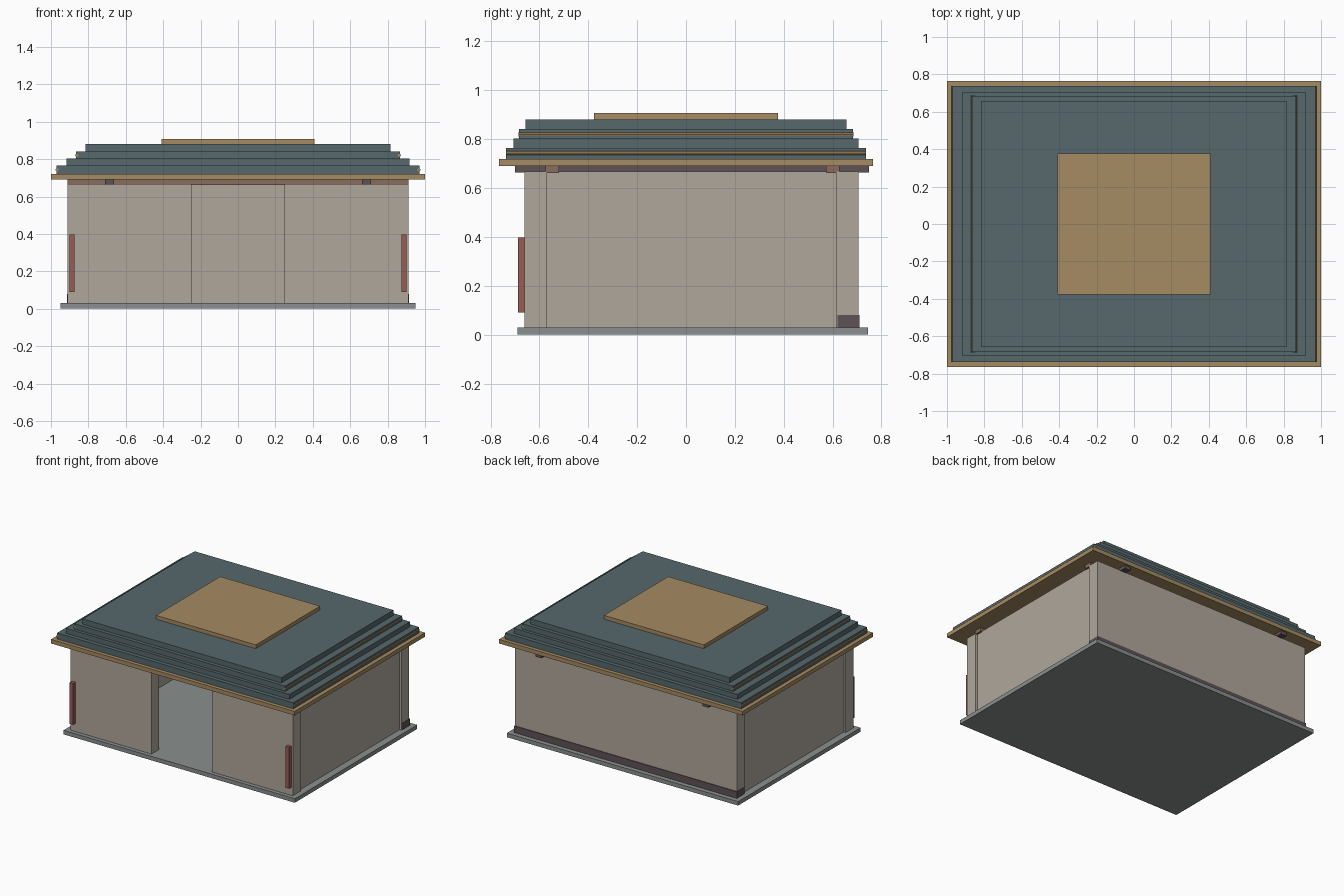
import bpy, bmesh
from mathutils import Matrix

if "Cube" in bpy.data.objects:
    bpy.data.objects.remove(bpy.data.objects["Cube"])


def material(name, hexcode):
    rgb = [int(hexcode[i:i + 2], 16) / 255 for i in (0, 2, 4)]
    m = bpy.data.materials.new(name)
    m.diffuse_color = [((c + 0.055) / 1.055) ** 2.4 for c in rgb] + [1]
    m.use_nodes = True
    m.node_tree.nodes["Principled BSDF"].inputs["Base Color"].default_value = m.diffuse_color
    return m


STONE = material("stone", "8a8f8e")
WALL = material("plaster", "b0a79c")
DARK = material("dark_timber", "5e5256")
BROWN = material("brown_timber", "8a6c5e")
TAN = material("tan_timber", "a58b62")
SLATE = material("slate", "57686c")
RED = material("red_paint", "985c54")


def finish(name, bm, mat):
    me = bpy.data.meshes.new(name)
    bm.to_mesh(me)
    bm.free()
    me.materials.append(mat)
    ob = bpy.data.objects.new(name, me)
    bpy.context.collection.objects.link(ob)
    return ob


def box(name, x, y, z, mat):
    """Box from (min, max) ranges on each axis."""
    bm = bmesh.new()
    bmesh.ops.create_cube(bm, size=1)
    for v in bm.verts:
        v.co = [r[0] + (c + 0.5) * (r[1] - r[0]) for c, r in zip(v.co, (x, y, z))]
    return finish(name, bm, mat)


def rod(name, x, z, half_length, radius, mat):
    """Thin round bar running front to back."""
    bm = bmesh.new()
    bmesh.ops.create_cone(bm, cap_ends=True, segments=8, radius1=radius,
                          radius2=radius, depth=2 * half_length)
    bm.transform(Matrix.Translation((x, 0, z)) @ Matrix.Rotation(1.5707963, 4, 'X'))
    return finish(name, bm, mat)


# floor slab
box("floor_slab", (-0.95, 0.95), (-0.69, 0.745), (0, 0.03), STONE)

# back wall with its sill
box("back_wall", (-0.912, 0.912), (0.615, 0.705), (0.03, 0.667), WALL)
box("back_sill", (-0.914, 0.914), (0.62, 0.71), (0.005, 0.08), DARK)

for side, s in (("left", -1), ("right", 1)):
    def mx(a, b):
        return tuple(sorted((s * a, s * b)))
    # front wall panels either side of the opening
    box(side + "_front_wall", mx(0.248, 0.912), (-0.66, -0.57), (0.03, 0.667), WALL)
    # side walls, set slightly in from the corners
    box(side + "_side_wall", mx(0.81, 0.897), (-0.57, 0.615), (0.03, 0.667), WALL)
    # door pulls
    box(side + "_front_bar", mx(0.873, 0.9), (-0.688, -0.66), (0.09, 0.397), RED)
    # rafters poking out front and back
    box(side + "_rafter", mx(0.662, 0.71), (-0.70, 0.75), (0.664, 0.69), DARK)
    # trim rods on the ends of two roof tiers
    rod(side + "_lower_trim_rod", s * 0.967, 0.743, 0.737, 0.009, TAN)
    rod(side + "_upper_trim_rod", s * 0.862, 0.82, 0.686, 0.009, TAN)

# cross beams
for name, y in (("front", -0.548), ("back", 0.6)):
    box(name + "_cross_beam", (-0.911, 0.911), (y - 0.028, y + 0.028), (0.662, 0.69), BROWN)

# eave plate, stepped roof tiers and cap
box("eave_plate", (-1, 1), (-0.765, 0.765), (0.69, 0.72), TAN)
tiers = [(0.97, 0.737, 0.72, 0.765), (0.917, 0.707, 0.765, 0.802),
         (0.866, 0.684, 0.802, 0.841), (0.816, 0.657, 0.841, 0.88)]
for i, (hx, hy, z0, z1) in enumerate(tiers, 1):
    box(f"roof_tier_{i}", (-hx, hx), (-hy, hy), (z0, z1), SLATE)
box("roof_cap", (-0.41, 0.41), (-0.377, 0.377), (0.88, 0.908), TAN)
